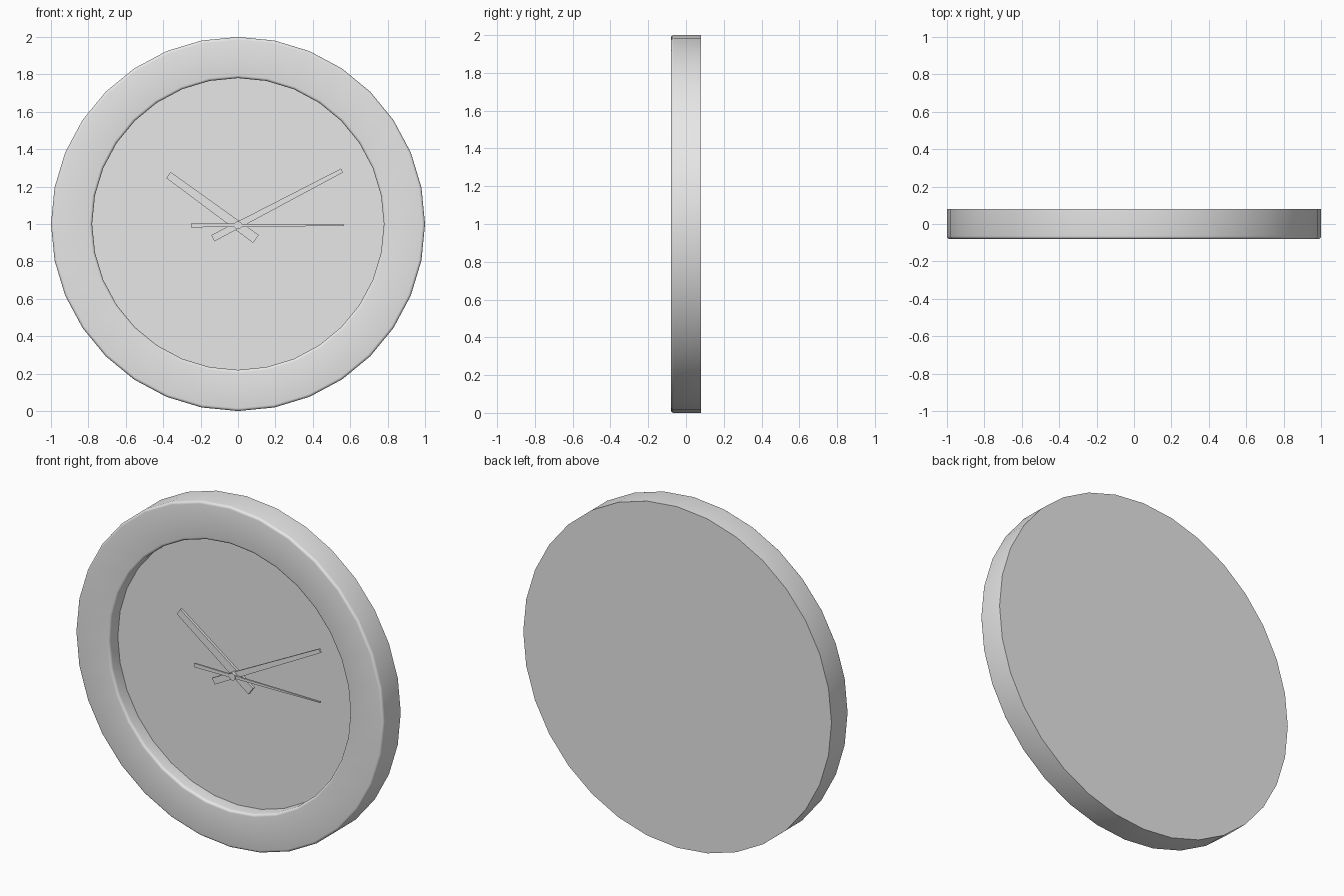
import bpy, bmesh
from math import sin, cos, pi, radians
from mathutils import Vector, Matrix

cube = bpy.data.objects.get("Cube")
if cube:
    bpy.data.objects.remove(cube)

grey = bpy.data.materials.new("light_grey")
grey.use_nodes = True
grey.diffuse_color = (0.8, 0.8, 0.8, 1)
grey.node_tree.nodes["Principled BSDF"].inputs["Base Color"].default_value = (0.8, 0.8, 0.8, 1)

SIDES = 32
HUB = Vector((0, 0, 0.993))


def finish(name, bm, smooth=False):
    """Turn a bmesh into a named, coloured object."""
    bmesh.ops.recalc_face_normals(bm, faces=bm.faces)
    mesh = bpy.data.meshes.new(name)
    bm.to_mesh(mesh)
    bm.free()
    mesh.materials.append(grey)
    obj = bpy.data.objects.new(name, mesh)
    bpy.context.collection.objects.link(obj)
    if smooth:
        bpy.ops.object.select_all(action='DESELECT')
        obj.select_set(True)
        bpy.context.view_layer.objects.active = obj
        bpy.ops.object.shade_smooth_by_angle(angle=radians(30))
    return obj


def arc(r, y, radius, start, end, steps=4):
    """Rounded corner in the (radius, depth) profile plane."""
    angles = [start + (end - start) * i / steps for i in range(steps + 1)]
    return [(r + radius * cos(a), y + radius * sin(a)) for a in angles]


def disc(name, radius, front, back, sides):
    """Cylinder facing the front."""
    bm = bmesh.new()
    place = Matrix.Translation((0, (front + back) / 2, 0)) @ Matrix.Rotation(pi / 2, 4, 'X')
    bmesh.ops.create_cone(bm, cap_ends=True, segments=sides, radius1=radius,
                          radius2=radius, depth=back - front, matrix=place)
    return finish(name, bm, True)


def hand(name, tail, tip, tail_width, tip_width, front, back):
    """Tapered bar between two (x, z) points."""
    a, b = Vector(tail), Vector(tip)
    side = (b - a).orthogonal().normalized() / 2
    outline = [a + side * tail_width, b + side * tip_width,
               b - side * tip_width, a - side * tail_width]
    bm = bmesh.new()
    face = bm.faces.new([bm.verts.new((p.x, back, p.y)) for p in outline])
    out = bmesh.ops.extrude_face_region(bm, geom=[face], use_keep_orig=True)
    moved = [v for v in out["geom"] if isinstance(v, bmesh.types.BMVert)]
    bmesh.ops.translate(bm, verts=moved, vec=(0, front - back, 0))
    return finish(name, bm)


# Frame: lathed rim with rounded front edges and a plain back
profile = [(1, 0.08)]
profile += arc(0.985, -0.065, 0.015, 0, -pi / 2)
profile += arc(0.795, -0.065, 0.015, -pi / 2, -pi)
profile += [(0.78, 0.0)]
bm = bmesh.new()
verts = [bm.verts.new((0, y, r)) for r, y in profile]
edges = [bm.edges.new(pair) for pair in zip(verts, verts[1:])]
bmesh.ops.spin(bm, geom=verts + edges, cent=(0, 0, 0), axis=(0, 1, 0),
               angle=2 * pi, steps=SIDES)
bmesh.ops.remove_doubles(bm, verts=bm.verts, dist=0.0005)
back_rim = [e for e in bm.edges if all(v.co.y > 0.079 for v in e.verts)]
bmesh.ops.contextual_create(bm, geom=back_rim)
bmesh.ops.translate(bm, verts=bm.verts, vec=(0, 0, 1))
finish("frame", bm, True)

# Recessed dial
dial = disc("dial", 0.78, 0.0, 0.02, SIDES)
dial.location.z = 1

# Hands stacked in front of the dial
hand("hour_hand", (0.096, 0.92), (-0.372, 1.262), 0.052, 0.04, -0.02, -0.005)
hand("minute_hand", (-0.134, 0.924), (0.556, 1.286), 0.038, 0.023, -0.037, -0.025)
hand("second_hand", (-0.25, HUB.z), (0.567, HUB.z), 0.022, 0.006, -0.052, -0.042)

# Centre pin
pin = disc("centre_pin", 0.021, -0.056, 0.0, 12)
pin.location = HUB
